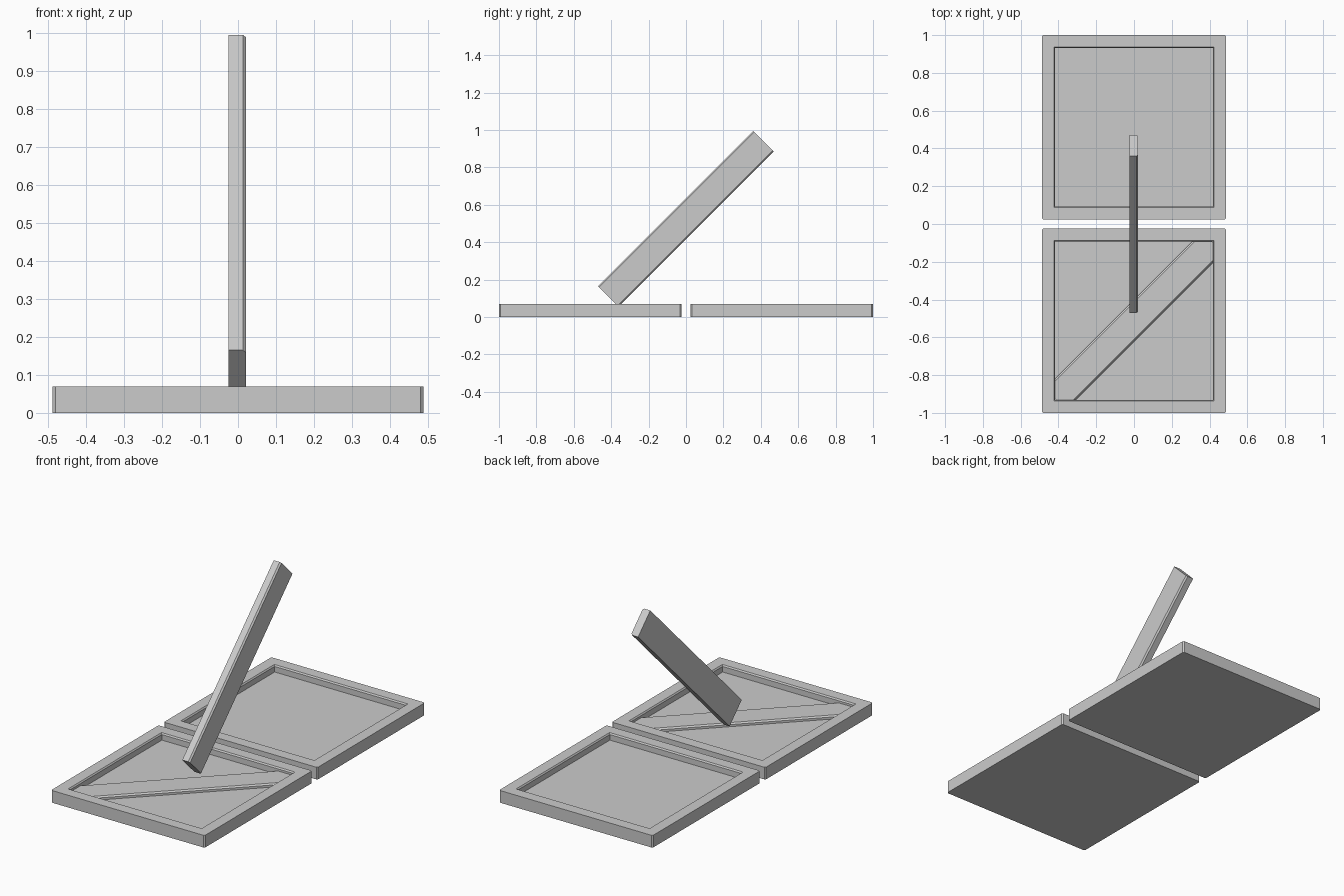
import bpy, bmesh
from math import radians
from mathutils import Matrix, Euler

if "Cube" in bpy.data.objects:
    bpy.data.objects.remove(bpy.data.objects["Cube"])


def finish(bm, name):
    bmesh.ops.recalc_face_normals(bm, faces=bm.faces)
    mesh = bpy.data.meshes.new(name)
    bm.to_mesh(mesh)
    bm.free()
    obj = bpy.data.objects.new(name, mesh)
    bpy.context.collection.objects.link(obj)
    return obj


def box(size, centre):
    bm = bmesh.new()
    bmesh.ops.create_cube(bm, size=1, matrix=Matrix.Translation(centre) @ Matrix.Diagonal((*size, 1)))
    return bm


def chamfer(bm, edges, amount):
    bmesh.ops.bevel(bm, geom=edges, offset=amount, segments=1, affect='EDGES')


# Square panel: raised frame, chamfered opening, sunken floor
def panel(name, y):
    side, height = 0.976, 0.07
    bm = box((side, side, height), (0, y, height / 2))
    top = max(bm.faces, key=lambda f: f.calc_center_median().z)
    outer = [e for e in bm.edges if abs(e.verts[0].co.z - e.verts[1].co.z) > 0.01]
    for inset, depth in ((0.09, 0), (0.008, -0.008), (0, -0.032)):
        bmesh.ops.inset_individual(bm, faces=[top], thickness=inset, depth=depth)
    chamfer(bm, outer, 0.007)
    return finish(bm, name)


# Plank lying along x, with its two long upper edges chamfered
def plank(name, location, rotation):
    bm = box((1.174, 0.156, 0.046), (0, 0, 0))
    edges = [e for e in bm.edges if all(v.co.z > 0 for v in e.verts)
             and abs(e.verts[0].co.x - e.verts[1].co.x) > 0.5]
    chamfer(bm, edges, 0.008)
    bm.transform(Matrix.Translation(location) @ rotation)
    return finish(bm, name)


panel("rear_panel", 0.512)
panel("front_panel", -0.512)

# Diagonal brace set into the front panel, ends buried in the frame
turn = Matrix.Rotation(radians(45), 4, 'Z')
plank("diagonal_brace", (0, -0.512, 0.027), turn)

# Loose brace standing on edge, leaning up to the back, chamfers facing +x
upright = Matrix(((0, 0, 1, 0), (1, 0, 0, 0), (0, 1, 0, 0), (0, 0, 0, 1)))
lean = Matrix.Rotation(radians(45), 4, 'X')
plank("leaning_brace", (-0.002, 0, 0.525), lean @ upright)
